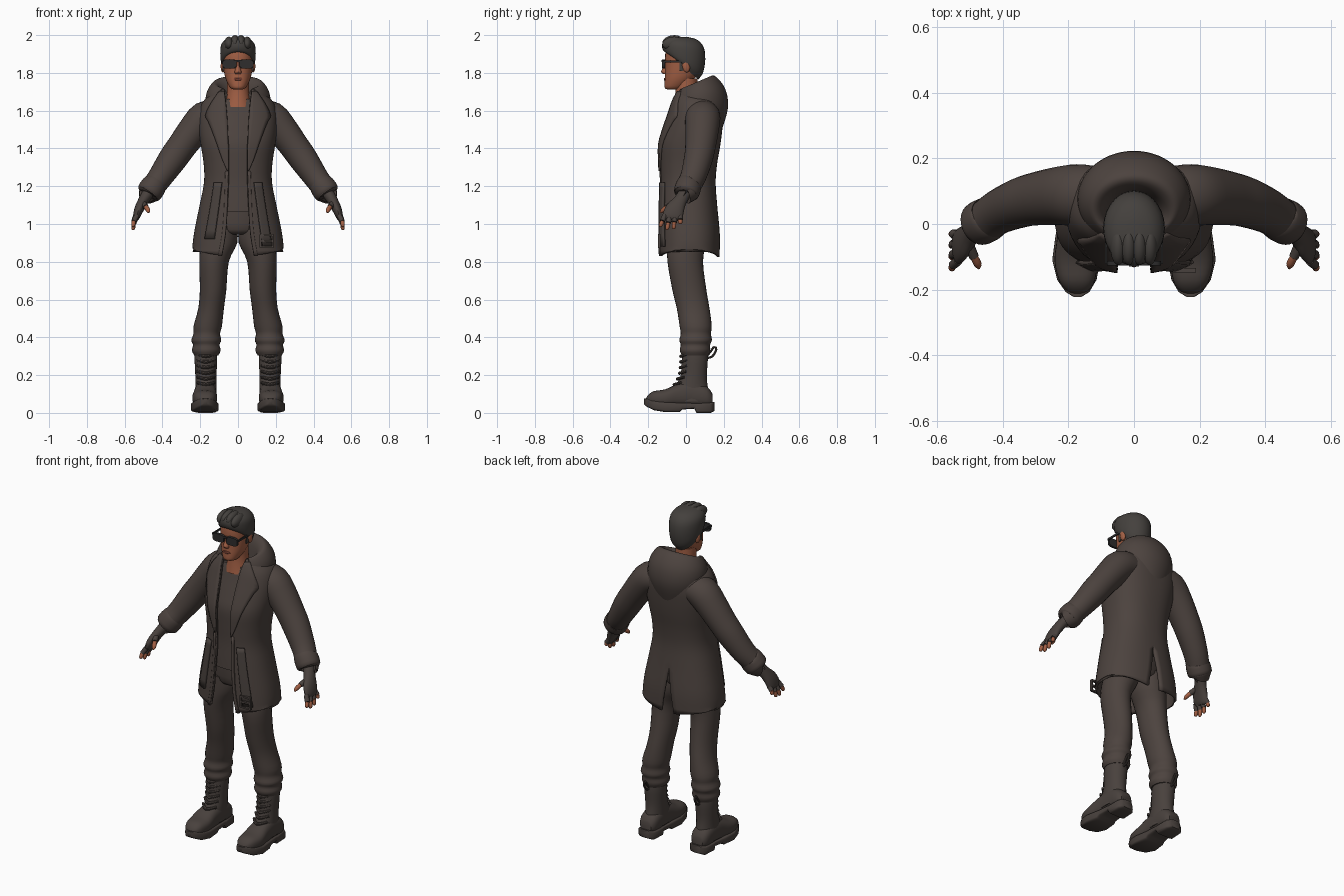
import bpy, bmesh, math
from mathutils import Vector, Matrix


def mat(name, rgb):
    m = bpy.data.materials.new(name)
    m.diffuse_color = (*rgb, 1)
    return m


CLOTH = mat("dark brown cloth", (.073, .056, .049))
LEATHER = mat("dark leather", (.066, .053, .047))
SKIN = mat("skin", (.36, .115, .058))
LIP = mat("lips", (.25, .07, .045))
HAIR = mat("hair", (.058, .052, .047))
BLACK = mat("black plastic", (.028, .027, .027))


def finish(name, bm, material, mirror=False, solid=0, angle=40):
    bmesh.ops.recalc_face_normals(bm, faces=bm.faces[:])
    me = bpy.data.meshes.new(name)
    bm.to_mesh(me)
    bm.free()
    me.materials.append(material)
    for p in me.polygons:
        p.use_smooth = True
    me.set_sharp_from_angle(angle=math.radians(angle))
    ob = bpy.data.objects.new(name, me)
    bpy.context.collection.objects.link(ob)
    if mirror:
        ob.modifiers.new("mirror", 'MIRROR').merge_threshold = .001
    if solid:
        s = ob.modifiers.new("thickness", 'SOLIDIFY')
        s.thickness, s.offset = solid, 0
    return ob


def grid(name, rows, material, cyclic=True, caps=True, **kw):
    bm = bmesh.new()
    vs = [[bm.verts.new(p) for p in r] for r in rows]
    n = len(rows[0])
    for a, b in zip(vs, vs[1:]):
        for i in range(n if cyclic else n - 1):
            j = (i + 1) % n
            bm.faces.new((a[i], a[j], b[j], b[i]))
    if caps:
        bm.faces.new(vs[0])
        bm.faces.new(vs[-1])
    return finish(name, bm, material, **kw)


def smooth(rows, k=3):
    # Catmull-Rom interpolation of station tuples
    out = []
    for i in range(len(rows) - 1):
        q = rows[max(i - 1, 0)], rows[i], rows[i + 1], rows[min(i + 2, len(rows) - 1)]
        for s in range(k):
            t = s / k
            out.append(tuple(.5 * (2 * b + (c - a) * t + (2 * a - 5 * b + 4 * c - d) * t * t
                                   + (3 * b - a - 3 * c + d) * t ** 3) for a, b, c, d in zip(*q)))
    return out + [tuple(rows[-1])]


def sp(v, e):
    return math.copysign(abs(v) ** e, v)


def angles(n):
    return [2 * math.pi * i / n for i in range(n)]


def ring_pt(t, cx, rx, yf, zf, yb, zb, e=1):
    c = sp(math.cos(t), e)
    f = (1 - c) / 2
    return (cx + rx * sp(math.sin(t), e), yf + (yb - yf) * f, zf + (zb - zf) * f)


def upright(name, rows, material, e=1, n=28, k=3, **kw):
    # stations: z, centre x, half width, front y, back y
    st = [(cx, rx, yf, z, yb, z) for z, cx, rx, yf, yb in smooth(rows, k)]
    return grid(name, [[ring_pt(t, *s, e) for t in angles(n)] for s in st], material, **kw)


def along_y(name, rows, material, e=.6, n=28, k=3, **kw):
    # stations: y, centre x, half width, bottom z, top z
    return grid(name, [[(cx + hw * sp(math.sin(t), e), y, (a + b) / 2 + (b - a) / 2 * sp(math.cos(t), e))
                        for t in angles(n)] for y, cx, hw, a, b in smooth(rows, k)], material, **kw)


def tube(name, pts, material, n=20, k=3, **kw):
    # path points: x, y, z, radius across, radius in depth
    p = smooth(pts, k)
    rows = []
    for i, s in enumerate(p):
        t = (Vector(p[min(i + 1, len(p) - 1)][:3]) - Vector(p[max(i - 1, 0)][:3])).normalized()
        v = Vector((0, 1, 0))
        v = (v - t * v.dot(t)).normalized()
        u = v.cross(t)
        rows.append([Vector(s[:3]) + u * s[3] * math.cos(a) + v * s[4] * math.sin(a) for a in angles(n)])
    return grid(name, rows, material, **kw)


def ball(name, loc, size, material, rot=0, **kw):
    bm = bmesh.new()
    bmesh.ops.create_uvsphere(bm, u_segments=20, v_segments=12, radius=1, matrix=Matrix.Translation(loc)
                              @ Matrix.Rotation(rot, 4, 'X') @ Matrix.Diagonal((*size, 1)))
    finish(name, bm, material, **kw)


def box(name, loc, size, material, **kw):
    bm = bmesh.new()
    bmesh.ops.create_cube(bm, size=1, matrix=Matrix.Translation(loc) @ Matrix.Diagonal((*size, 1)))
    finish(name, bm, material, **kw)


# Coat stations: z, front y, back y, half width, front opening, back vent
E = .85
COAT = smooth([(.84, -.138, .172, .238, .085, .04), (.95, -.138, .172, .226, .065, .022),
               (1.1, -.135, .158, .196, .055, 0), (1.22, -.13, .15, .173, .05, 0),
               (1.32, -.133, .158, .175, .05, 0), (1.42, -.134, .175, .19, .05, 0),
               (1.5, -.112, .185, .2, .055, 0), (1.58, -.085, .19, .2, .06, 0),
               (1.64, -.066, .18, .182, .065, 0), (1.68, -.052, .15, .14, .07, 0),
               (1.71, -.04, .12, .105, .072, 0)], 4)


def side_angle(x, rx):
    return math.asin(min(1, max(0, x / rx)) ** (1 / E))


def front_y(x, z):
    z = min(max(z, COAT[0][0]), COAT[-1][0])
    for a, b in zip(COAT, COAT[1:]):
        if a[0] <= z <= b[0]:
            f = (z - a[0]) / (b[0] - a[0])
            yf, yb, rx = (a[i] + (b[i] - a[i]) * f for i in (1, 2, 3))
            return ring_pt(side_angle(x, rx), 0, rx, yf, z, yb, z, E)[1]


rows = []
for i, (z, yf, yb, rx, fx, bx) in enumerate(COAT):
    t0 = side_angle(fx, rx)
    t1 = math.pi - side_angle(bx if bx > .004 else 0, rx)
    ts = [t0 + (t1 - t0) * j / 28 for j in range(29)]
    rows.append([ring_pt(t, 0, rx, yf, z, yb, z, E) for t in ts])
    if i == 0:
        rows[0] = [(x, y, z - .02 + .04 * math.sin(t)) for (x, y, z), t in zip(rows[0], ts)]
grid("coat_body", rows, CLOTH, cyclic=False, caps=False, mirror=True, solid=.014)

# Shirt and hips under the coat
upright("shirt", [(s[0], 0, s[3] * .92, s[1] + .016, s[2] - .016) for s in COAT if 1.04 < s[0] < 1.67],
        CLOTH, e=E, k=1)
upright("hips", [(.945, 0, .1, -.07, .08), (.97, 0, .15, -.1, .11), (1.08, 0, .16, -.108, .12)], CLOTH)


def panel(name, pts, material, off=.012, thick=.012, side=1, **kw):
    # cloth strip lying on the coat front; rows: z, inner x, outer x
    rows = []
    for z, a, b in smooth(pts, 3):
        xs = [a + (b - a) * i / 5 for i in range(6)]
        rows.append([(side * x, front_y(x, z) - off, z) for x in xs])
    grid(name, rows, material, cyclic=False, caps=False, solid=thick, **kw)


panel("lapel", [(1.7, .072, .098), (1.64, .064, .14), (1.575, .058, .17), (1.54, .056, .155),
                (1.45, .052, .12), (1.35, .05, .085), (1.28, .05, .056)], CLOTH, mirror=True)
panel("front_placket", [(1.28, .05, .066), (1.1, .055, .072), (.95, .065, .083), (.83, .085, .104)],
      CLOTH, off=.006, mirror=True)

# Hanging belt ends with a buckle
panel("belt_end_right", [(1.22, .085, .125), (1.1, .1, .143), (.92, .125, .175)], LEATHER, off=.018, side=-1)
panel("belt_end_left", [(1.22, .085, .125), (1.1, .1, .143), (.88, .13, .18)], LEATHER, off=.018)
by = front_y(.15, .91) - .03
for dx in (-.032, .032):
    box("buckle_side", (.152 + dx, by, .91), (.01, .014, .07), LEATHER)
for dz in (-.032, 0, .032):
    box("buckle_bar", (.152, by, .91 + dz), (.07, .014, .01), LEATHER)

# Hood lying around the neck, open at the front
hood = smooth([(0, .14, -.03, 1.6, .19, 1.5), (0, .17, -.07, 1.63, .222, 1.615),
               (0, .166, -.065, 1.675, .208, 1.715), (0, .13, -.045, 1.71, .15, 1.785),
               (0, .095, -.035, 1.69, .11, 1.755), (0, .075, -.03, 1.65, .09, 1.66)], 4)
grid("hood", [[ring_pt(math.pi + 2.45 * i / 22, *s) for s in hood] for i in range(-22, 23)], CLOTH, mirror=False)

# Sleeves and cuffs
tube("sleeve", [(.11, .085, 1.575, .08, .09), (.175, .088, 1.56, .09, .094), (.235, .085, 1.495, .084, .088),
                (.295, .077, 1.415, .078, .081), (.345, .065, 1.345, .076, .076), (.41, .038, 1.25, .066, .068),
                (.45, .01, 1.195, .062, .064), (.475, 0, 1.16, .063, .063), (.478, -.002, 1.156, .045, .045)],
     CLOTH, n=28, mirror=True)
tube("cuff_band", [(.438, .02, 1.212, .06, .062), (.444, .015, 1.204, .067, .068),
                   (.472, .001, 1.164, .067, .067), (.476, -.001, 1.158, .05, .05)], CLOTH, n=28, mirror=True)

# Fingerless gloves and fingers
tube("glove", [(.465, .005, 1.18, .033, .034), (.5, -.03, 1.125, .028, .036), (.523, -.058, 1.08, .025, .05),
               (.537, -.072, 1.04, .019, .052), (.54, -.076, 1.022, .01, .04)], LEATHER, mirror=True)
for j in range(4):
    y0, y1, zt = -.112 + .027 * j, -.138 + .036 * j, (.985, .968, .973, 1.0)[j]
    a, b = Vector((.535, y0, 1.045)), Vector((.556, y1, zt))
    m = a.lerp(b, .5) + Vector((.006, 0, 0))
    tube("glove_finger", [(*a, .014, .014), (*m, .014, .014)], LEATHER, n=12, mirror=True)
    tube("finger", [(*m, .011, .011), (*m.lerp(b, .6), .011, .011), (*m.lerp(b, .9), .008, .008),
                    (*b, .003, .003)], SKIN, n=12, mirror=True)
tube("glove_thumb", [(.51, -.05, 1.115, .018, .018), (.487, -.1, 1.09, .015, .015)], LEATHER, n=12, mirror=True)
tube("thumb", [(.487, -.1, 1.09, .012, .012), (.476, -.122, 1.073, .012, .012), (.473, -.135, 1.06, .004, .004)],
     SKIN, n=12, mirror=True)

# Trousers bunched above the boots
upright("trouser_leg", [(.99, .085, .08, -.1, .105), (.9, .1, .096, -.1, .105), (.8, .127, .078, -.098, .09),
                        (.65, .132, .07, -.072, .108), (.55, .143, .068, -.048, .125), (.46, .16, .075, -.034, .136),
                        (.42, .165, .07, -.028, .132), (.385, .168, .079, -.035, .137), (.36, .168, .07, -.028, .128),
                        (.33, .168, .076, -.033, .128), (.305, .168, .064, -.022, .118)], CLOTH, mirror=True)

# Boots
upright("boot_shaft", [(.35, .17, .056, -.015, .11), (.29, .17, .06, -.022, .116), (.2, .17, .056, -.028, .11),
                       (.14, .17, .056, -.055, .115), (.06, .172, .057, -.08, .13)], LEATHER, mirror=True)
along_y("boot_foot", [(.14, .172, .035, .04, .1), (.11, .172, .054, .03, .14), (.03, .172, .058, .03, .17),
                      (-.04, .174, .06, .03, .155), (-.11, .176, .066, .03, .125), (-.17, .174, .055, .035, .115),
                      (-.2, .172, .036, .045, .095), (-.212, .172, .015, .055, .075)],
        LEATHER, e=.8, mirror=True)
along_y("boot_sole", [(.15, .172, .03, .01, .058), (.13, .172, .054, 0, .055), (.055, .172, .058, 0, .052),
                      (.045, .172, .056, .022, .052), (-.02, .174, .062, .018, .052), (-.035, .175, .064, .004, .054),
                      (-.11, .176, .073, .004, .058), (-.17, .174, .06, .014, .066), (-.207, .172, .036, .032, .075),
                      (-.222, .172, .012, .045, .075)], LEATHER, e=.35, k=1, mirror=True, angle=50)
for i in range(6):
    z = .15 + .03 * i
    y = (-.062, -.045, -.034, -.03, -.028, -.027)[i]
    tube("boot_lace", [(.125, y + .035, z + .01, .007, .007), (.17, y, z, .009, .009),
                       (.215, y + .035, z + .01, .007, .007)], LEATHER, n=8, mirror=True)
tube("boot_pull_loop", [(.17, .11, .29, .006, .006), (.17, .14, .3, .006, .006), (.17, .16, .335, .006, .006),
                        (.17, .15, .35, .006, .006), (.17, .13, .325, .006, .006), (.17, .11, .3, .006, .006)],
     LEATHER, n=8, mirror=True)

# Head and neck
upright("neck", [(1.62, 0, .075, -.065, .07), (1.66, 0, .064, -.06, .065), (1.71, 0, .058, -.056, .06),
                 (1.77, 0, .058, -.06, .06)], SKIN)
upright("head", [(1.713, 0, .026, -.1, -.04), (1.722, 0, .042, -.113, -.01), (1.755, 0, .06, -.113, .03),
                 (1.79, 0, .071, -.111, .06), (1.84, 0, .078, -.11, .082), (1.9, 0, .08, -.11, .088),
                 (1.95, 0, .068, -.095, .075), (1.98, 0, .035, -.05, .04)], SKIN, e=.92)
upright("nose", [(1.865, 0, .008, -.113, -.09), (1.83, 0, .011, -.121, -.09), (1.806, 0, .018, -.132, -.09),
                 (1.794, 0, .015, -.12, -.09)], SKIN, n=12)
along_y("mouth", [(-.1, 0, .025, 1.759, 1.774), (-.114, 0, .024, 1.759, 1.774), (-.117, 0, .018, 1.762, 1.771)],
        LIP, e=1, k=1)
ball("ear", (.08, .0, 1.835), (.012, .02, .033), SKIN, rot=.2, mirror=True)

# Hair cap with swept front
hair = smooth([(0, .076, -.1, 1.908, .065, 1.765), (0, .09, -.118, 1.915, .09, 1.8),
               (0, .094, -.127, 1.94, .102, 1.87), (0, .088, -.12, 1.968, .094, 1.935),
               (0, .06, -.09, 1.986, .06, 1.975), (0, .02, -.05, 1.992, .01, 1.99)], 3)
grid("hair", [[ring_pt(t, *s) for t in angles(28)] for s in hair], HAIR)
for i in range(4):
    ball("hair_sweep", (-.048 + .032 * i, -.07, 1.957 + (.008 if i in (1, 2) else 0)), (.024, .056, .034), HAIR, rot=.15)
box("sideburn", (.078, -.025, 1.835), (.008, .018, .05), HAIR, mirror=True)

# Sunglasses
along_y("sunglass_lens", [(-.112, .045, .038, 1.822, 1.872), (-.126, .045, .037, 1.823, 1.871)],
        BLACK, e=.6, k=1, mirror=True)
box("sunglass_bridge", (0, -.124, 1.862), (.03, .01, .01), BLACK)
box("sunglass_temple", (.085, -.06, 1.86), (.006, .125, .012), BLACK, mirror=True)
